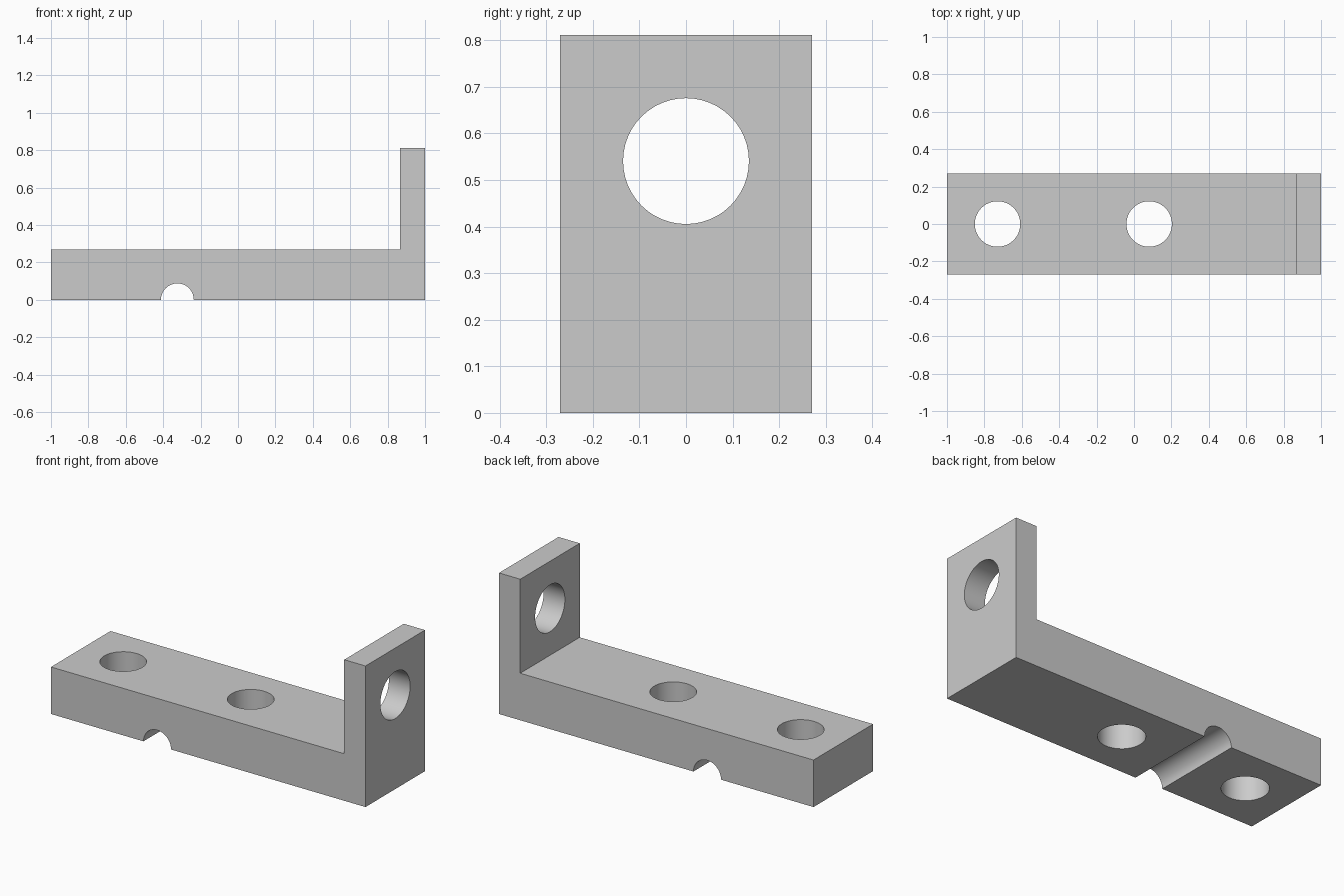
import bpy, bmesh, math
from mathutils import Vector

default = bpy.data.objects.get("Cube")
if default:
    bpy.data.objects.remove(default)

# Dimensions: the bracket is laid out in whole units, then scaled to length 2
U = 2 / 74
LENGTH, WIDTH, HEIGHT = 74 * U, 20 * U, 30 * U
BASE, WALL = 10 * U, 5 * U
LEFT, RIGHT = -LENGTH / 2, LENGTH / 2
GROOVE_X, GROOVE_R = LEFT + 25 * U, 3.25 * U

grey = bpy.data.materials.new("light grey metal")
grey.use_nodes = True
colour = (0.6, 0.6, 0.6, 1)
grey.diffuse_color = colour
grey.node_tree.nodes["Principled BSDF"].inputs["Base Color"].default_value = colour

# L-shaped side profile with a half-round groove in the underside
steps = 24
groove = [(GROOVE_X - GROOVE_R * math.cos(math.pi * i / steps),
           GROOVE_R * math.sin(math.pi * i / steps)) for i in range(steps + 1)]
profile = [(LEFT, 0)] + groove + [
    (RIGHT, 0), (RIGHT, HEIGHT), (RIGHT - WALL, HEIGHT),
    (RIGHT - WALL, BASE), (LEFT, BASE)]

bm = bmesh.new()
face = bm.faces.new([bm.verts.new((x, -WIDTH / 2, z)) for x, z in profile])
grown = bmesh.ops.extrude_face_region(bm, geom=[face])["geom"]
bmesh.ops.translate(bm, vec=Vector((0, WIDTH, 0)),
                    verts=[v for v in grown if isinstance(v, bmesh.types.BMVert)])
bmesh.ops.recalc_face_normals(bm, faces=bm.faces)
mesh = bpy.data.meshes.new("angle_bracket")
bm.to_mesh(mesh)
bm.free()
mesh.materials.append(grey)
bracket = bpy.data.objects.new("angle_bracket", mesh)
bpy.context.collection.objects.link(bracket)


def drill(name, radius, depth, centre, rotation=(0, 0, 0)):
    """Cut a round through hole in the bracket."""
    bpy.ops.mesh.primitive_cylinder_add(vertices=48, radius=radius, depth=depth,
                                        location=centre, rotation=rotation)
    cutter = bpy.context.object
    cutter.name = name
    cutter.hide_render = True
    cutter.data.materials.append(grey)
    cut = bracket.modifiers.new(name, "BOOLEAN")
    cut.operation = "DIFFERENCE"
    cut.solver = "EXACT"
    cut.object = cutter
    bpy.context.view_layer.objects.active = bracket
    bpy.ops.object.modifier_apply(modifier=cut.name)
    bpy.data.objects.remove(cutter)


# Two mounting holes through the base, one larger hole through the upright
for x in (LEFT + 10 * U, LEFT + 40 * U):
    drill("mounting_hole", 4.5 * U, BASE * 2, (x, 0, BASE / 2))
drill("upright_hole", 5 * U, WALL * 2, (RIGHT - WALL / 2, 0, 20 * U),
      (0, math.pi / 2, 0))

# Smooth round bores, crisp edges
bpy.ops.object.select_all(action="DESELECT")
bracket.select_set(True)
bpy.context.view_layer.objects.active = bracket
bpy.ops.object.shade_smooth_by_angle(angle=math.radians(30))
